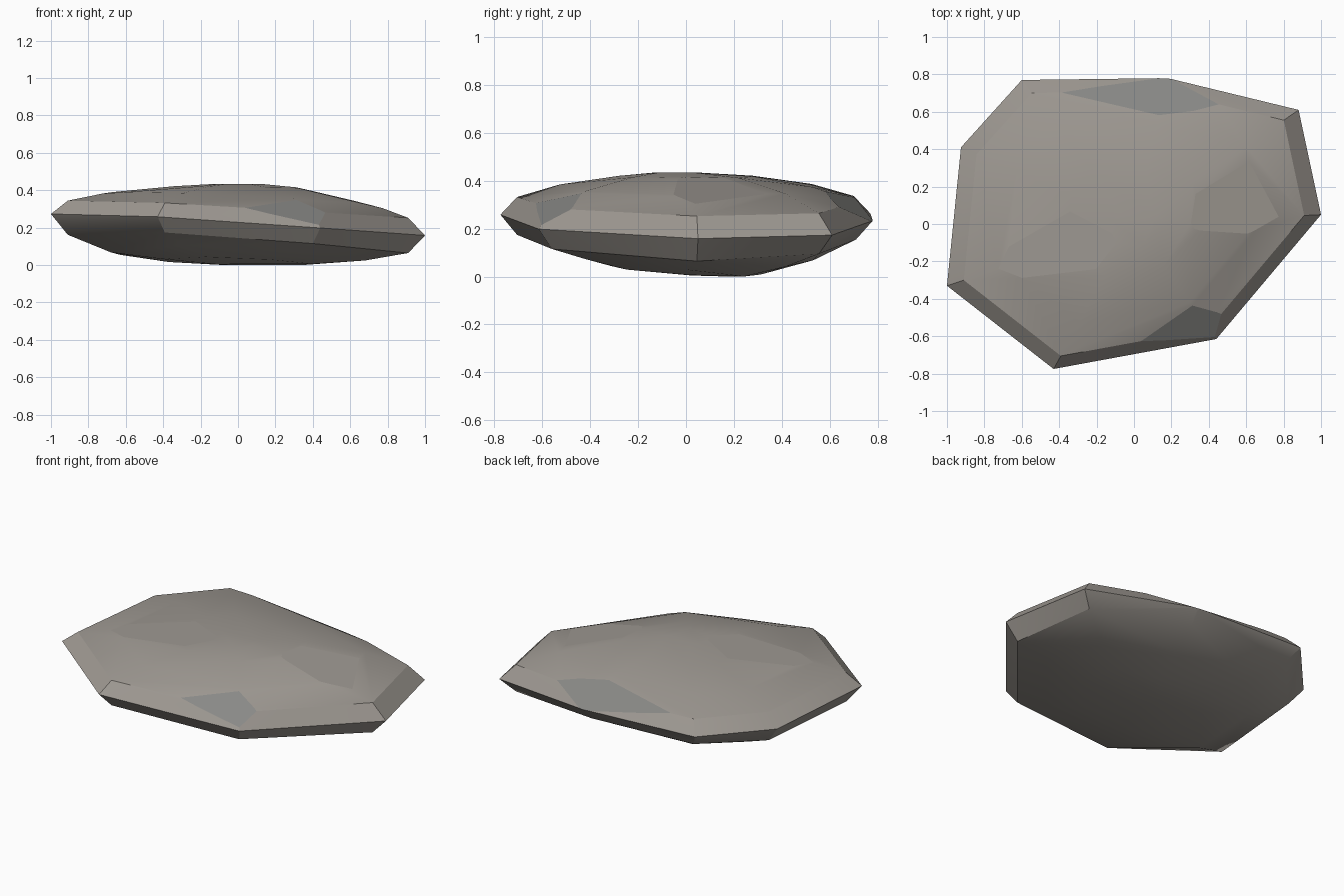
import bpy, bmesh, math
from mathutils import Vector

if "Cube" in bpy.data.objects:
    bpy.data.objects.remove(bpy.data.objects["Cube"])

# Outline of the stone at its widest edge
rim = [(-1.0, -.33, .28), (-.43, -.775, .265), (.44, -.615, .205), (1.0, .05, .165),
       (.88, .61, .18), (.18, .78, .24), (-.60, .77, .27), (-.925, .41, .27)]
# Rings: scale, height, share of rim tilt, slope along y, bend along y, centre shift in y
rings = [(1, .22, 1, 0, 0, 0),
         (.91, .303, .8, 0, 0, 0), (.68, .371, .45, 0, 0, 0),
         (.36, .423, .1, 0, 0, 0), (.12, .441, 0, 0, 0, -.04),
         (.91, .115, .8, 0, .06, 0), (.68, .046, .25, -.03, .14, 0),
         (.40, .022, .15, -.05, .06, 0), (.10, .009, 0, -.03, 0, .1)]

bm = bmesh.new()
for s, h, k, slope, bend, shift in rings:
    for x, y, z in rim:
        y2 = y * s
        bm.verts.new((x * s, y2 + shift, h + (z - .22) * k + slope * y2 + bend * y2 * y2))
bmesh.ops.convex_hull(bm, input=bm.verts)
loose = [v for v in bm.verts if not v.link_faces]
bmesh.ops.delete(bm, geom=loose, context='VERTS')
bmesh.ops.dissolve_limit(bm, angle_limit=math.radians(1), verts=bm.verts, edges=bm.edges)


def chip(point, normal, mat):
    """Slice a flat chip off the stone."""
    cut = bmesh.ops.bisect_plane(bm, geom=bm.verts[:] + bm.edges[:] + bm.faces[:],
                                 plane_co=Vector(point), plane_no=Vector(normal).normalized(),
                                 clear_outer=True)
    edges = [e for e in cut['geom_cut'] if isinstance(e, bmesh.types.BMEdge)]
    if not edges:
        return
    for f in bmesh.ops.holes_fill(bm, edges=edges)['faces']:
        f.material_index = mat
        for e in f.edges:
            e.smooth = False


chip((.05, .71, .292), (.08, .52, .85), 1)       # back chip
chip((.40, -.56, .257), (.22, -.5, .83), 1)      # front right chip
chip((-.36, -.13, .420), (-.075, -.035, 1), 0)   # top left facet
chip((.53, .12, .370), (.24, -.01, 1), 0)        # top right facet
bmesh.ops.recalc_face_normals(bm, faces=bm.faces)

# Settle on the ground
low = min(v.co.z for v in bm.verts)
bmesh.ops.translate(bm, verts=bm.verts, vec=(0, 0, -low))

mesh = bpy.data.meshes.new("flat_stone")
bm.to_mesh(mesh)
bm.free()
stone = bpy.data.objects.new("flat_stone", mesh)
bpy.context.collection.objects.link(stone)
for name, col in (("stone", (.345, .32, .29, 1)), ("chipped_stone", (.25, .25, .24, 1))):
    m = bpy.data.materials.new(name)
    m.diffuse_color = col
    m.use_nodes = True
    m.node_tree.nodes["Principled BSDF"].inputs["Base Color"].default_value = m.diffuse_color
    mesh.materials.append(m)

bpy.context.view_layer.objects.active = stone
stone.select_set(True)
bpy.ops.object.shade_smooth_by_angle(angle=math.radians(25))
